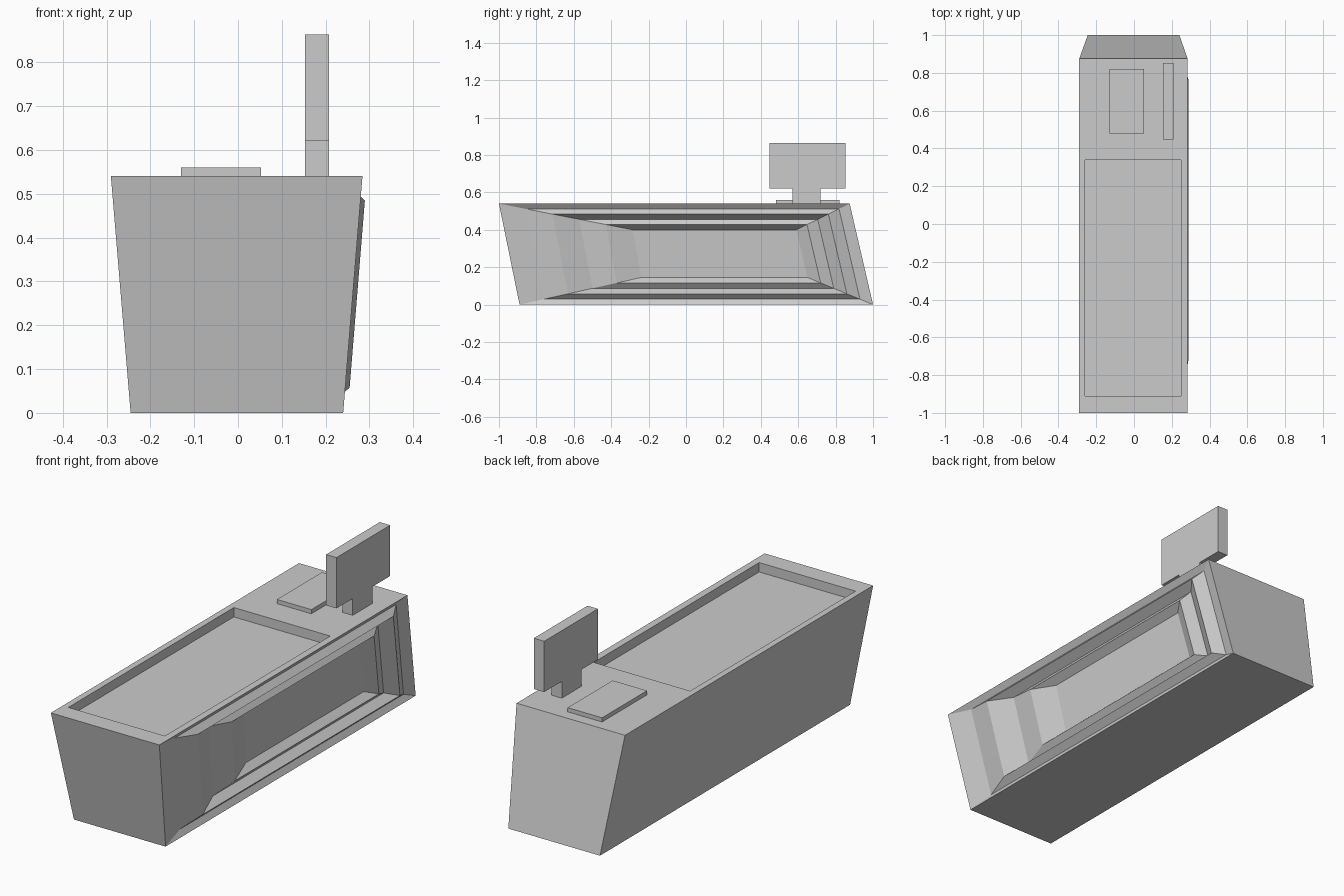
import bpy, bmesh
from mathutils import Vector

if "Cube" in bpy.data.objects:
    bpy.data.objects.remove(bpy.data.objects["Cube"])


def finish(name, bm):
    bmesh.ops.recalc_face_normals(bm, faces=bm.faces)
    mesh = bpy.data.meshes.new(name)
    bm.to_mesh(mesh)
    bm.free()
    ob = bpy.data.objects.new(name, mesh)
    bpy.context.collection.objects.link(ob)
    return ob


def bridge(bm, a, b):
    for i in range(4):
        j = (i + 1) % 4
        bm.faces.new((a[i], a[j], b[j], b[i]))


def rect(bm, x0, x1, y0, y1, z):
    return [bm.verts.new(p) for p in
            ((x0, y0, z), (x1, y0, z), (x1, y1, z), (x0, y1, z))]


def box(name, x0, x1, y0, y1, z0, z1):
    bm = bmesh.new()
    lo, hi = rect(bm, x0, x1, y0, y1, z0), rect(bm, x0, x1, y0, y1, z1)
    bridge(bm, lo, hi)
    bm.faces.new(lo)
    bm.faces.new(hi)
    return finish(name, bm)


# Counter body: tapered block leaning forward
bm = bmesh.new()
H = 0.54
bottom = rect(bm, -0.245, 0.24, -0.89, 1.0, 0)
top = rect(bm, -0.29, 0.284, -1.0, 0.875, H)
bm.faces.new(bottom)
for i, j in ((0, 1), (2, 3), (3, 0)):
    bm.faces.new((bottom[i], bottom[j], top[j], top[i]))

# Sunken worktop
rim = rect(bm, -0.26, 0.25, -0.91, 0.34, H)
floor = rect(bm, -0.26, 0.25, -0.91, 0.34, H - 0.045)
bridge(bm, top, rim)
bridge(bm, rim, floor)
bm.faces.new(floor)

# Ridged customer side: nested rings stepping in and out
outer = [bottom[1], bottom[2], top[2], top[1]]
inner = [(-0.24, 0.145), (0.65, 0.145), (0.59, 0.40), (-0.285, 0.40)]
offsets = [-0.018, 0.010, -0.030, -0.008, -0.042]
previous = outer
for k, offset in enumerate(offsets, 1):
    ring = []
    for v, (y, z) in zip(outer, inner):
        t = k / 5
        yy, zz = v.co.y + (y - v.co.y) * t, v.co.z + (z - v.co.z) * t
        ring.append(bm.verts.new((0.24 + 0.044 * zz / H + offset, yy, zz)))
    bridge(bm, previous, ring)
    previous = ring
bm.faces.new(previous)
finish("counter_body", bm)

# Flat pad and upright screen
box("counter_pad", -0.13, 0.052, 0.48, 0.82, H - 0.01, 0.56)
box("screen_stem", 0.153, 0.208, 0.57, 0.72, H - 0.01, 0.62)
box("screen_panel", 0.153, 0.208, 0.447, 0.853, 0.62, 0.863)
